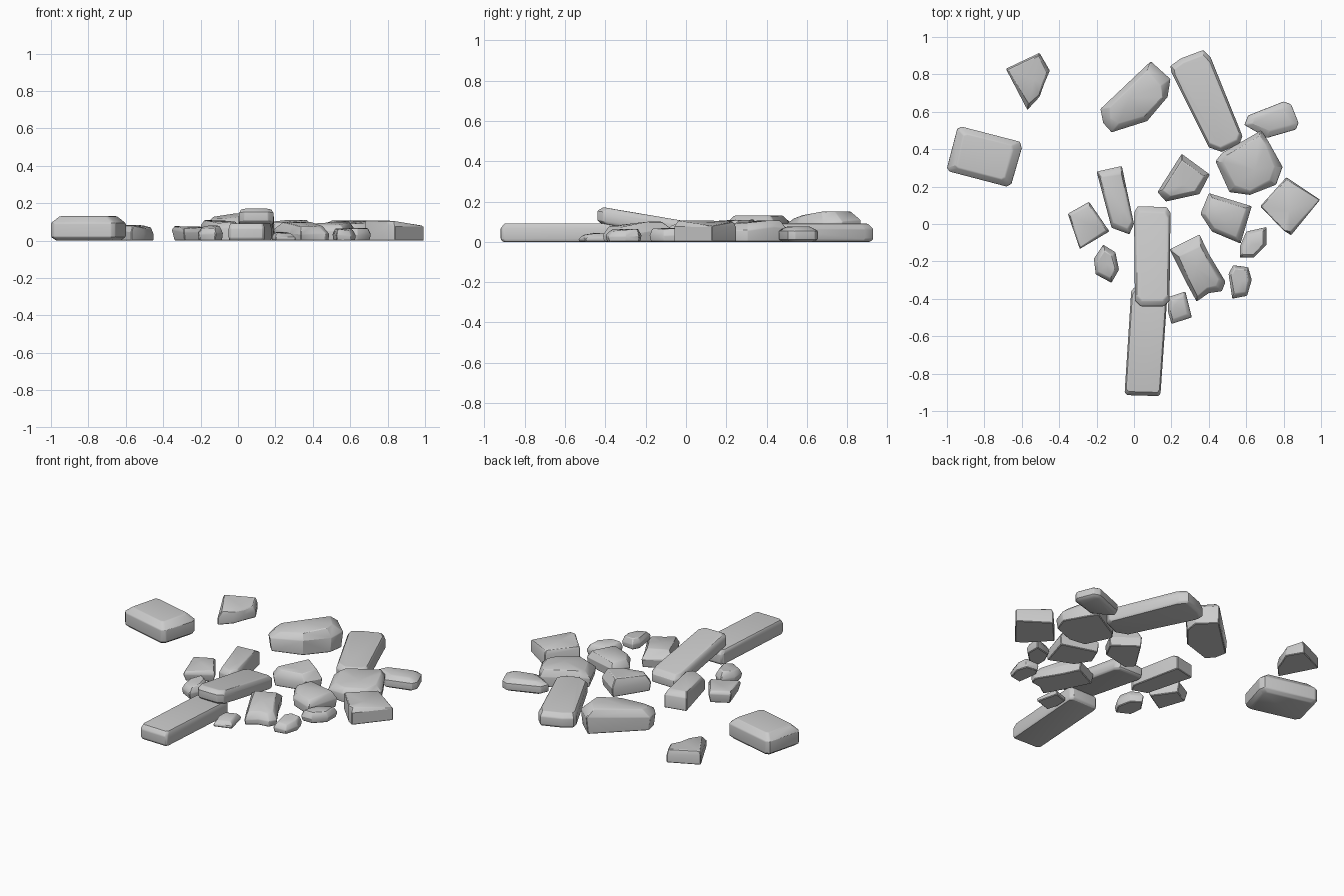
import bpy, bmesh, random
from mathutils import Vector, Matrix

if "Cube" in bpy.data.objects:
    bpy.data.objects.remove(bpy.data.objects["Cube"])


def finish(name, bm, bevel, segs=2):
    """Soften the corners, then turn the bmesh into a smooth-by-angle object."""
    bmesh.ops.recalc_face_normals(bm, faces=bm.faces)
    edges = [e for e in bm.edges if len(e.link_faces) == 2 and e.calc_face_angle(0) > 0.6]
    bmesh.ops.bevel(bm, geom=edges, offset=bevel, segments=segs, profile=0.6,
                    affect='EDGES', clamp_overlap=True)
    me = bpy.data.meshes.new(name)
    bm.to_mesh(me)
    bm.free()
    ob = bpy.data.objects.new(name, me)
    bpy.context.collection.objects.link(ob)
    bpy.ops.object.select_all(action='DESELECT')
    ob.select_set(True)
    bpy.context.view_layer.objects.active = ob
    bpy.ops.object.shade_smooth_by_angle(angle=0.5)
    return ob


def stack(bm, rings, peak=None):
    """Skin a stack of rings, closed by a flat lid or a fan around a peak."""
    vs = [[bm.verts.new(p) for p in r] for r in rings]
    n = len(vs[0])
    for a, b in zip(vs, vs[1:]):
        for i in range(n):
            j = (i + 1) % n
            bm.faces.new((a[i], a[j], b[j], b[i]))
    bm.faces.new(vs[0][::-1])
    if peak is None:
        bm.faces.new(vs[-1])
    else:
        c = bm.verts.new(peak)
        for i in range(n):
            bm.faces.new((vs[-1][i], vs[-1][(i + 1) % n], c))


def slab(name, pts, h, inset=0.02, bevel=0.006):
    """Worn flat stone: vertical sides, chamfered top and bottom rim."""
    c = sum((Vector(p) for p in pts), Vector((0, 0))) / len(pts)

    def ring(z, d):
        out = []
        for p in pts:
            v = Vector(p) - c
            v = c + v * (1 - d * 1.4 / v.length)
            out.append((v.x, v.y, z))
        return out
    bm = bmesh.new()
    stack(bm, [ring(0, inset * .6), ring(h * .15, 0), ring(h * .72, 0), ring(h, inset)])
    return finish(name, bm, bevel)


def rock(name, pts, h, tilt=(0, 0), mid=0.55, top=0.8, base=0.95, seed=1):
    """Broken stone: jittered rim and a sloping, faceted top."""
    rnd = random.Random(seed)
    c = sum((Vector(p) for p in pts), Vector((0, 0))) / len(pts)
    size = max((Vector(p) - c).length for p in pts)
    lo, md, up = [], [], []
    for p in pts:
        v = Vector(p) - c
        slope = 1 + (v.x * tilt[0] + v.y * tilt[1]) / size
        b, t = c + v * base, c + v * top * rnd.uniform(.9, 1.08)
        lo.append((b.x, b.y, 0))
        md.append((p[0], p[1], h * mid * min(1.4, max(.35, slope)) * rnd.uniform(.85, 1.1)))
        up.append((t.x, t.y, h * min(1, max(.5, .95 * slope * rnd.uniform(.9, 1.05)))))
    k = rnd.uniform(-.15, .15) * size
    bm = bmesh.new()
    stack(bm, [lo, md, up], (c.x + k, c.y - k, h * rnd.uniform(.9, .98)))
    return finish(name, bm, 0.004, 1)


# Worn slabs
slab("left_slab", [(-1, .3), (-.985, .28), (-.68, .2), (-.655, .215), (-.6, .405),
                   (-.61, .44), (-.92, .52), (-.945, .51)], .13, .035)
slab("back_slab", [(.4, .41), (.47, .385), (.565, .43), (.58, .47), (.41, .89),
                   (.37, .93), (.25, .885), (.195, .845), (.2, .81)], .09, .018)
slab("front_slab", [(-.05, -.9), (-.035, -.915), (.13, -.92), (.142, -.905),
                    (.18, -.36), (.165, -.34), (0, -.34), (-.015, -.36)], .092, .014)
slab("back_right_stone", [(.59, .53), (.71, .46), (.865, .505), (.88, .54),
                          (.84, .64), (.8, .655), (.61, .58)], .075, .03)

# Leaning slab resting on the front slab
lean = slab("leaning_slab", [(.005, -.41), (.035, -.44), (.16, -.44), (.19, -.41),
                             (.195, .06), (.175, .09), (.02, .095), (0, .06)], .082, .022)
shear = Matrix.Identity(4)
shear[2][1], shear[2][3] = -.17, .02
lean.data.transform(shear)

# Broken rocks, back row
rock("far_left_shard", [(-.685, .83), (-.57, .61), (-.505, .68), (-.48, .75), (-.45, .82),
                        (-.505, .915)], .085, (-.35, .1), .5, .85, 1, 2)
rock("back_boulder", [(-.18, .615), (-.165, .54), (-.12, .49), (.07, .55), (.18, .68),
                      (.195, .775), (.09, .87)], .15, (.05, .15), .6, .78, .95, 3)
rock("right_boulder", [(.435, .335), (.51, .17), (.62, .155), (.76, .21), (.795, .305),
                       (.72, .44), (.68, .5), (.47, .38)], .107, (0, .15), .6, .8, .95, 4)
rock("far_right_block", [(.675, .095), (.8, -.035), (.84, -.06), (.995, .13),
                         (.815, .25)], .107, (-.15, 0), .75, .93, 1, 5)

# Broken rocks, middle and front
rock("middle_rock", [(.125, .17), (.17, .12), (.35, .16), (.405, .265), (.255, .375)],
     .11, (0, .1), .5, .75, .95, 6)
rock("middle_right_rock", [(.355, .055), (.415, -.04), (.57, -.105), (.63, .095),
                           (.4, .165)], .1, (.1, .1), .55, .82, .95, 7)
rock("front_right_rock", [(.19, -.135), (.275, -.305), (.335, -.415), (.4, -.37),
                          (.47, -.36), (.49, -.31), (.4, -.16), (.35, -.055)],
     .1, (-.1, .3), .45, .75, .95, 8)
rock("right_pebble", [(.565, -.12), (.565, -.18), (.64, -.18), (.71, -.11),
                      (.71, -.015), (.6, -.04)], .07, (0, 0), .5, .78, .9, 9)
rock("lower_right_pebble", [(.505, -.265), (.525, -.4), (.605, -.385), (.63, -.3),
                            (.61, -.23), (.53, -.22)], .065, (-.15, .1), .5, .75, .92, 10)
rock("front_chip", [(.18, -.465), (.2, -.535), (.31, -.5), (.275, -.36), (.185, -.39)],
     .045, (0, .2), .4, .7, .95, 11)
rock("left_block", [(-.2, .28), (-.12, -.02), (-.025, -.055), (0, 0), (-.065, .31)],
     .11, (.05, .1), .7, .85, 1, 12)
rock("left_rock", [(-.355, .055), (-.29, -.135), (-.13, -.04), (-.24, .12)],
     .078, (0, .1), .7, .9, .85, 13)
rock("left_pebble", [(-.215, -.185), (-.205, -.27), (-.12, -.315), (-.08, -.245),
                     (-.1, -.15), (-.165, -.11)], .08, (.1, .1), .5, .72, .92, 14)
